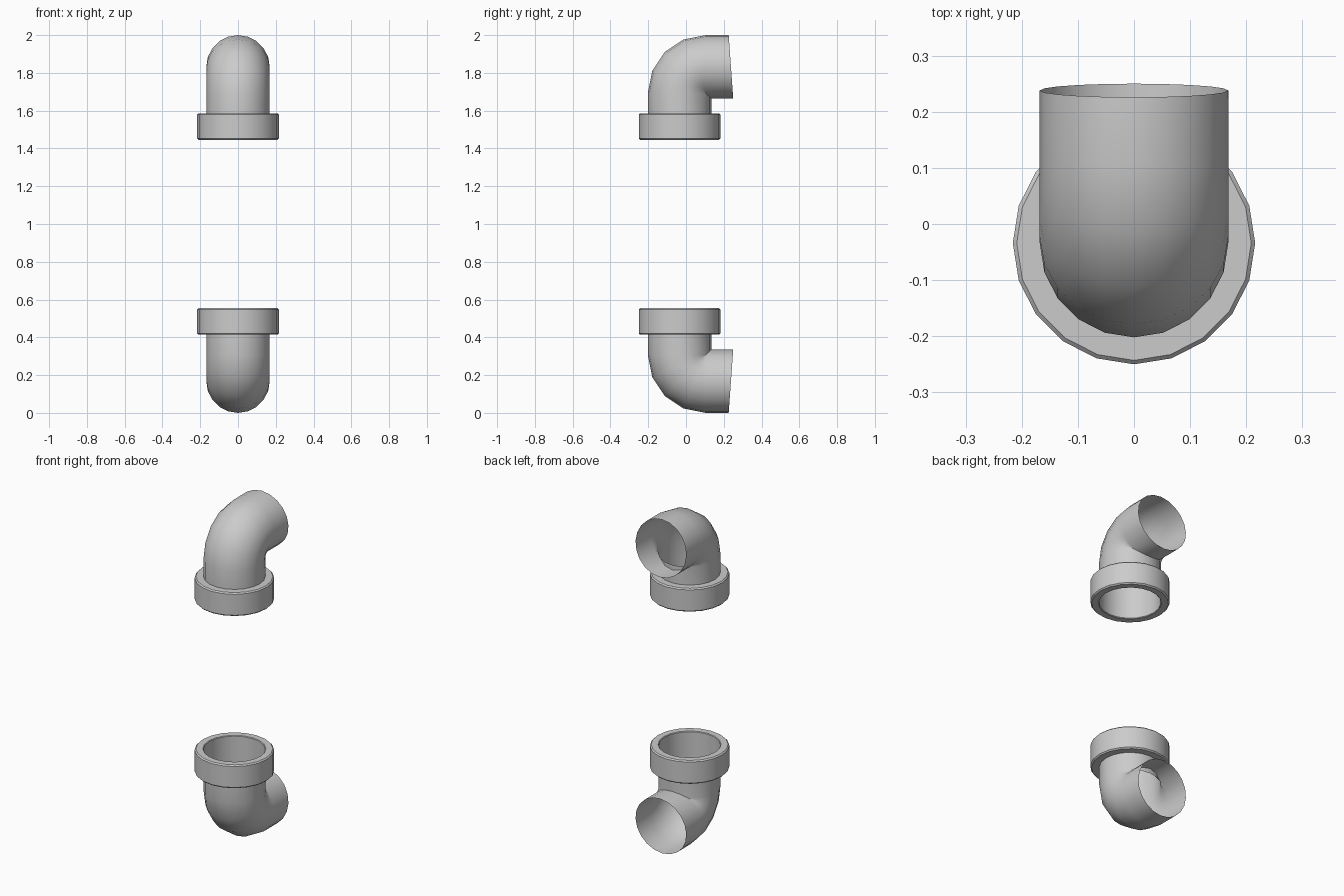
import bpy, bmesh, math
from mathutils import Vector

if "Cube" in bpy.data.objects:
    bpy.data.objects.remove(bpy.data.objects["Cube"])

SIDES = 20
PIPE_R = 0.168
CY = -0.034                      # y of the vertical pipe axis
BEND_R = 0.138                   # bend radius of the centre line
PIVOT = (CY + BEND_R, 1.694)     # (y, z) of the bend pivot
COLLAR_Z0, COLLAR_Z1 = 1.446, 1.586


def loft(name, rings, closed, flip_z):
    """Skin a list of vertex rings; flip_z mirrors the part about z = 1."""
    bm = bmesh.new()
    loops = []
    for ring in rings:
        loops.append([bm.verts.new((p.x, p.y, 2 - p.z if flip_z else p.z)) for p in ring])
    pairs = list(zip(loops, loops[1:]))
    if closed:
        pairs.append((loops[-1], loops[0]))
    for a, b in pairs:
        for i in range(SIDES):
            j = (i + 1) % SIDES
            quad = (a[i], a[j], b[j], b[i])
            bm.faces.new(quad[::-1] if flip_z else quad)
    if closed:
        bmesh.ops.recalc_face_normals(bm, faces=bm.faces[:])
    me = bpy.data.meshes.new(name)
    bm.to_mesh(me)
    bm.free()
    ob = bpy.data.objects.new(name, me)
    bpy.context.collection.objects.link(ob)
    bpy.ops.object.select_all(action='DESELECT')
    ob.select_set(True)
    bpy.context.view_layer.objects.active = ob
    bpy.ops.object.shade_smooth_by_angle(angle=math.radians(35))
    return ob


def circle(cy, cz, r, tilt=0.0):
    """Ring around (0, cy, cz); tilt 0 is horizontal, 90 degrees faces +y."""
    pts = []
    for i in range(SIDES):
        a = 2 * math.pi * i / SIDES
        u = r * math.sin(a)
        pts.append(Vector((r * math.cos(a), cy + u * math.cos(tilt), cz - u * math.sin(tilt))))
    return pts


def elbow_rings():
    # straight riser, four-step quarter bend, slightly skewed open end
    rings = [circle(CY, COLLAR_Z1 - 0.002, PIPE_R)]
    for k in range(5):
        t = math.radians(22.5 * k)
        rings.append(circle(PIVOT[0] - BEND_R * math.cos(t),
                            PIVOT[1] + BEND_R * math.sin(t), PIPE_R, t))
    end = circle(0.238, PIVOT[1] + BEND_R, PIPE_R, math.pi / 2)
    for p in end:
        p.y -= (p.z - PIVOT[1] - BEND_R) * 0.072
    rings.append(end)
    return rings


def collar_rings():
    # hollow ring with softened outer and inner edges
    b = 0.007
    profile = [(PIPE_R, COLLAR_Z0 + b / 2), (PIPE_R + b / 2, COLLAR_Z0),
               (0.216 - b, COLLAR_Z0), (0.216, COLLAR_Z0 + b),
               (0.216, COLLAR_Z1 - b), (0.216 - b, COLLAR_Z1),
               (PIPE_R, COLLAR_Z1)]
    return [circle(CY, z, r) for r, z in profile]


# Upper fitting and its mirrored lower twin
for label, flip in (("upper", False), ("lower", True)):
    loft(label + "_elbow_pipe", elbow_rings(), False, flip)
    loft(label + "_collar", collar_rings(), True, flip)
